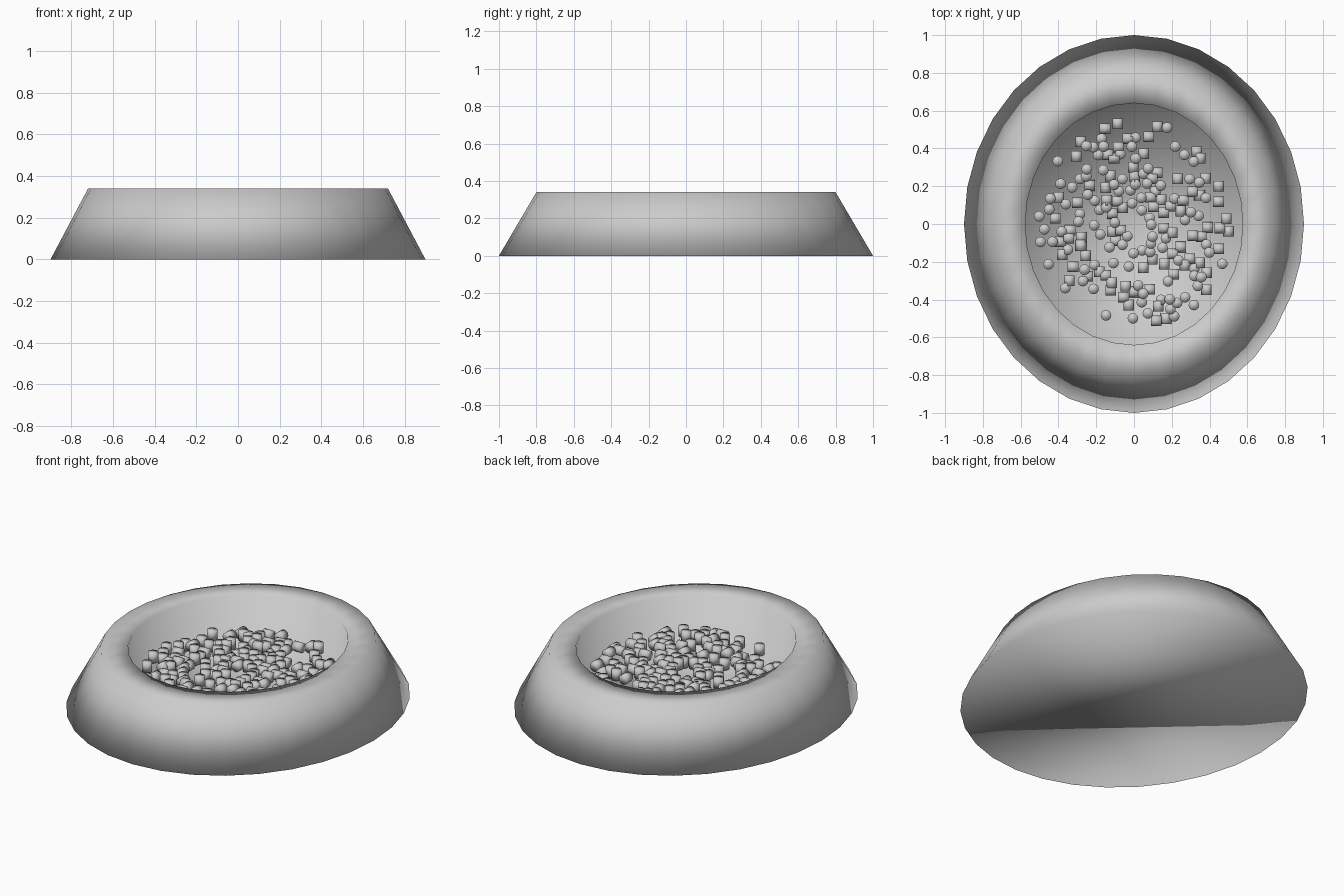
import bpy, bmesh, math, random
from mathutils import Matrix

if "Cube" in bpy.data.objects:
    bpy.data.objects.remove(bpy.data.objects["Cube"])

random.seed(7)
SIDES = 32
FLOOR_Z = 0.13


def finish(bm, name):
    bmesh.ops.recalc_face_normals(bm, faces=bm.faces)
    for f in bm.faces:
        f.smooth = True
    mesh = bpy.data.meshes.new(name)
    bm.to_mesh(mesh)
    bm.free()
    obj = bpy.data.objects.new(name, mesh)
    bpy.context.collection.objects.link(obj)
    return obj


# Bowl: oval rings (scale, height) from base up over the rim and down to the floor
bm = bmesh.new()
profile = [(1.0, 0.0), (0.8, 0.34), (0.64, 0.34), (0.64, FLOOR_Z)]
rings = []
for s, z in profile:
    rings.append([bm.verts.new((0.9 * s * math.sin(2 * math.pi * i / SIDES),
                                s * math.cos(2 * math.pi * i / SIDES), z))
                  for i in range(SIDES)])
for a, b in zip(rings, rings[1:]):
    for i in range(SIDES):
        j = (i + 1) % SIDES
        bm.faces.new((a[i], a[j], b[j], b[i]))
bm.faces.new(rings[0])
bm.faces.new(rings[-1])
finish(bm, "bowl")

# Kibble: small cylinders scattered on the floor, some upright and some lying down
bm = bmesh.new()
spots = []
while len(spots) < 185:
    ang = random.uniform(0, 2 * math.pi)
    r = random.uniform(0.03, 1.0) ** 0.6
    x, y = 0.51 * r * math.cos(ang), 0.55 * r * math.sin(ang)
    if any(math.hypot(x - u, y - v) < 0.036 for u, v in spots):
        continue
    spots.append((x, y))
    turn = Matrix()
    if random.random() < 0.42:
        turn = Matrix.Rotation(math.pi / 2, 4, random.choice("XY"))
    z = FLOOR_Z + 0.028 + random.uniform(0, 0.012)
    bmesh.ops.create_cone(bm, cap_ends=True, segments=16, radius1=0.028,
                          radius2=0.028, depth=0.056,
                          matrix=Matrix.Translation((x, y, z)) @ turn)
finish(bm, "kibble")
